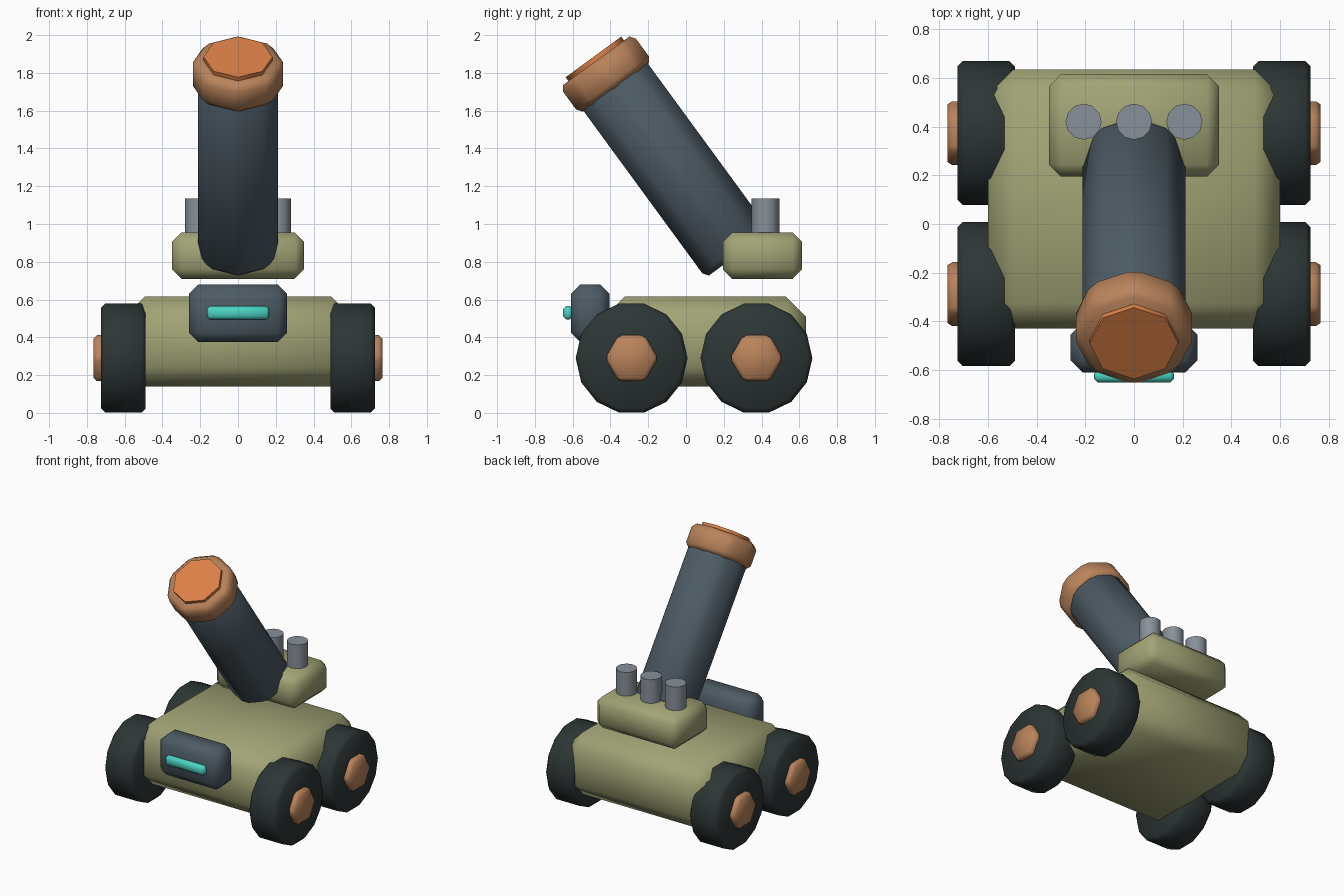
import bpy, bmesh
from math import radians
from mathutils import Matrix, Vector

default_cube = bpy.data.objects.get("Cube")
if default_cube:
    bpy.data.objects.remove(default_cube)


def material(name, rgb):
    m = bpy.data.materials.new(name)
    m.use_nodes = True
    m.diffuse_color = (*rgb, 1)
    m.node_tree.nodes["Principled BSDF"].inputs["Base Color"].default_value = (*rgb, 1)
    return m


olive = material("olive paint", (0.36, 0.37, 0.18))
slate = material("slate metal", (0.075, 0.105, 0.13))
rubber = material("dark rubber", (0.026, 0.036, 0.036))
copper = material("copper", (0.49, 0.23, 0.105))
orange = material("orange glow", (0.72, 0.22, 0.065))
steel = material("grey steel", (0.25, 0.28, 0.32))
cyan = material("cyan light", (0.07, 0.65, 0.55))


def finish(name, bm, mat, bevel):
    """Chamfer the hard edges, smooth the soft ones and link the object."""
    if bevel:
        hard = [e for e in bm.edges if e.calc_face_angle(0) > radians(30)]
        bmesh.ops.bevel(bm, geom=hard, offset=bevel, segments=1,
                        profile=0.5, affect='EDGES')
    bmesh.ops.recalc_face_normals(bm, faces=bm.faces)
    for f in bm.faces:
        f.smooth = True
    for e in bm.edges:
        e.smooth = e.calc_face_angle(0) < radians(50)
    me = bpy.data.meshes.new(name)
    bm.to_mesh(me)
    bm.free()
    me.materials.append(mat)
    ob = bpy.data.objects.new(name, me)
    bpy.context.collection.objects.link(ob)


def box(name, low, high, mat, bevel):
    low, high = Vector(low), Vector(high)
    bm = bmesh.new()
    bmesh.ops.create_cube(bm, size=1, matrix=Matrix.Translation((low + high) / 2)
                          @ Matrix.Diagonal((*(high - low), 1)))
    finish(name, bm, mat, bevel)


def prism(name, centre, turn, radius, length, sides, mat, bevel=0):
    bm = bmesh.new()
    bmesh.ops.create_cone(bm, cap_ends=True, segments=sides, radius1=radius,
                          radius2=radius, depth=length,
                          matrix=Matrix.Translation(centre) @ turn)
    finish(name, bm, mat, bevel)


# Hull, rear deck box and front sensor housing
box("hull", (-0.6, -0.43, 0.14), (0.6, 0.635, 0.615), olive, 0.105)
box("rear_deck", (-0.35, 0.195, 0.71), (0.35, 0.615, 0.955), olive, 0.05)
box("sensor_housing", (-0.26, -0.61, 0.375), (0.26, -0.405, 0.68), slate, 0.05)
box("sensor_light", (-0.165, -0.65, 0.495), (0.165, -0.6, 0.565), cyan, 0.015)

# Four wheels with hexagonal hubs
across = Matrix.Rotation(radians(90), 4, 'Y')
for side, sx in (("left", 1), ("right", -1)):
    for end, y in (("front", -0.288), ("rear", 0.373)):
        prism(f"{end}_{side}_wheel", (sx * 0.607, y, 0.29), across,
              0.296, 0.236, 14, rubber, 0.022)
        prism(f"{end}_{side}_hub", (sx * 0.725, y, 0.29), across,
              0.14, 0.08, 6, copper, 0.018)

# Exhaust pipes on the rear deck
for i, x in enumerate((-0.207, 0, 0.207)):
    prism(f"exhaust_pipe_{i + 1}", (x, 0.42, 1.02), Matrix.Identity(4),
          0.074, 0.23, 12, steel)

# Leaning barrel, its collar and muzzle disc, placed along one axis
lean = Matrix.Rotation(radians(36.2), 4, 'X')
axis = lean @ Vector((0, 0, 1))
base = Vector((0, 0.579, 0.424))


def along_barrel(name, start, end, radius, mat, bevel):
    prism(name, base + axis * (start + end) / 2, lean, radius, end - start,
          8, mat, bevel)


along_barrel("barrel", 0.515, 1.65, 0.223, slate, 0.03)
along_barrel("barrel_collar", 1.61, 1.785, 0.25, copper, 0.03)
along_barrel("muzzle_disc", 1.77, 1.81, 0.182, orange, 0)
